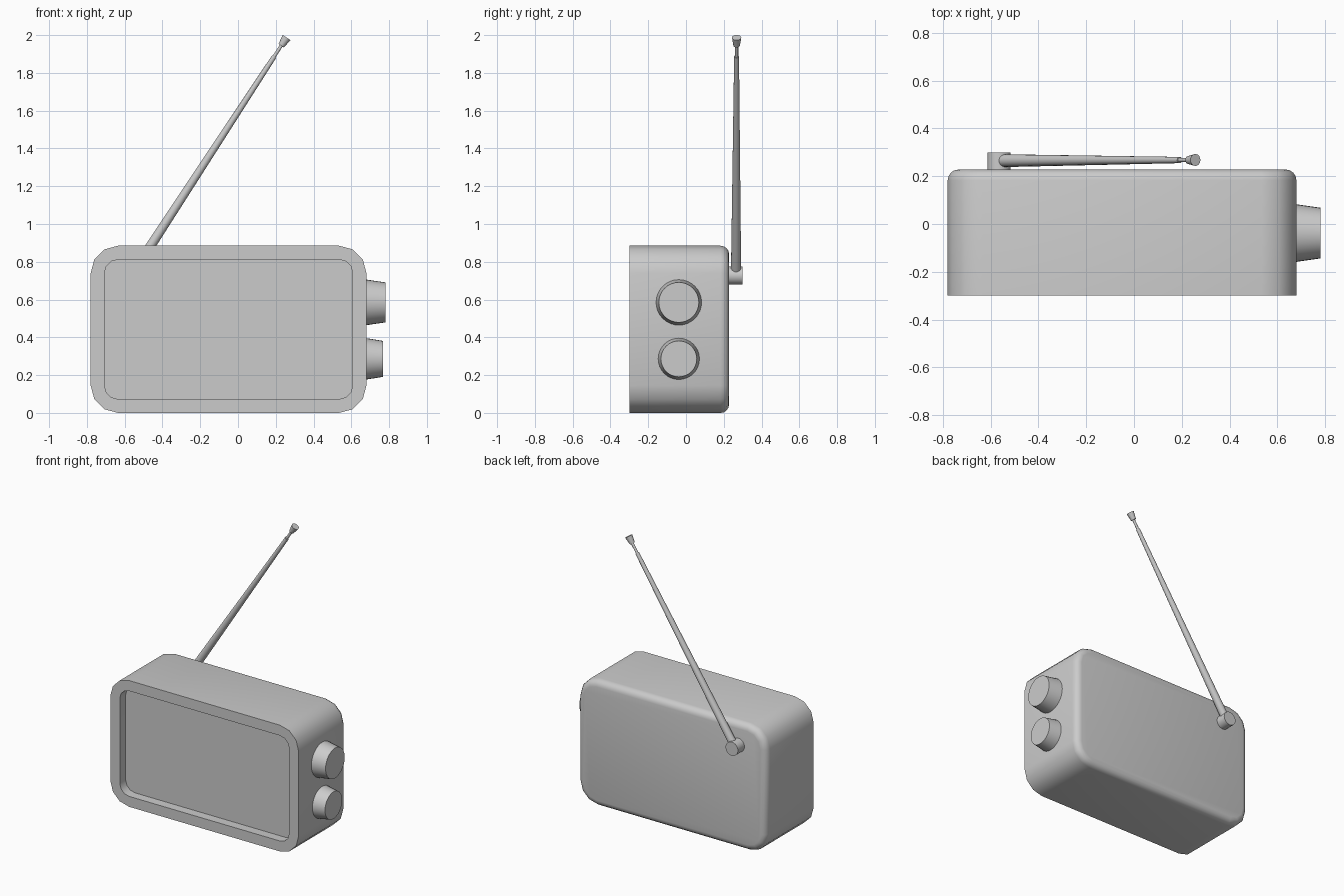
import bpy, bmesh, math
from mathutils import Vector

if "Cube" in bpy.data.objects:
    bpy.data.objects.remove(bpy.data.objects["Cube"])

CX, CZ, HW, HH, RAD = -0.05, 0.4425, 0.73, 0.4425, 0.145


def finish(name, bm, angle=35):
    bmesh.ops.recalc_face_normals(bm, faces=bm.faces)
    me = bpy.data.meshes.new(name)
    bm.to_mesh(me)
    bm.free()
    ob = bpy.data.objects.new(name, me)
    bpy.context.collection.objects.link(ob)
    bpy.ops.object.select_all(action='DESELECT')
    ob.select_set(True)
    bpy.context.view_layer.objects.active = ob
    bpy.ops.object.shade_smooth_by_angle(angle=math.radians(angle))
    return ob


def loft(name, rings):
    # Skins closed rings of points and caps both ends
    bm = bmesh.new()
    loops = [[bm.verts.new(p) for p in r] for r in rings]
    n = len(loops[0])
    for a, b in zip(loops, loops[1:]):
        for i in range(n):
            j = (i + 1) % n
            bm.faces.new((a[i], a[j], b[j], b[i]))
    bm.faces.new(loops[0])
    bm.faces.new(loops[-1])
    return finish(name, bm)


def rounded_rect(inset, y, segs=3):
    r = RAD - inset
    pts = []
    for k, (sx, sz) in enumerate([(1, 1), (-1, 1), (-1, -1), (1, -1)]):
        for s in range(segs + 1):
            a = math.radians(90) * (k + s / segs)
            pts.append((CX + sx * (HW - RAD) + r * math.cos(a), y,
                        CZ + sz * (HH - RAD) + r * math.sin(a)))
    return pts


def turned(name, origin, axis, profile, sides=32):
    # Revolves (distance, radius) pairs around an axis
    o, d = Vector(origin), Vector(axis).normalized()
    u = d.orthogonal().normalized()
    v = d.cross(u)
    rings = [[o + d * t + r * (u * math.cos(2 * math.pi * i / sides)
                               + v * math.sin(2 * math.pi * i / sides))
              for i in range(sides)] for t, r in profile]
    return loft(name, rings)


# Case: recessed front panel, flat rim, sides, rounded back edge
FR, BACK, FIL = -0.30, 0.228, 0.045
rings = [rounded_rect(0.073, FR + 0.065), rounded_rect(0.073, FR), rounded_rect(0, FR)]
for s in range(5):
    a = math.radians(90) * s / 4
    rings.append(rounded_rect(FIL * (1 - math.cos(a)), BACK - FIL + FIL * math.sin(a)))
loft("radio_case", rings)

# Side knobs
for name, z, r, end in (("tuning_knob", 0.585, 0.122, 0.78), ("volume_knob", 0.286, 0.111, 0.768)):
    turned(name, (0.67, -0.038, z), (1, 0, 0), [(0, r), (end - 0.67, r - 0.016)])

# Antenna pivot
turned("antenna_pivot", (-0.565, 0.22, 0.727), (0, 1, 0), [(0, 0.048), (0.08, 0.048)])

# Antenna rod, thin neck and tip
base, tip = Vector((-0.565, 0.265, 0.727)), Vector((0.257, 0.268, 1.987))
L = (tip - base).length
turned("antenna_rod", base, tip - base, [(0.03, 0.027), (L - 0.12, 0.013)], 16)
turned("antenna_neck", base, tip - base, [(L - 0.14, 0.009), (L - 0.045, 0.009)], 12)
turned("antenna_tip", base, tip - base, [(L - 0.052, 0.017), (L, 0.025)], 16)
